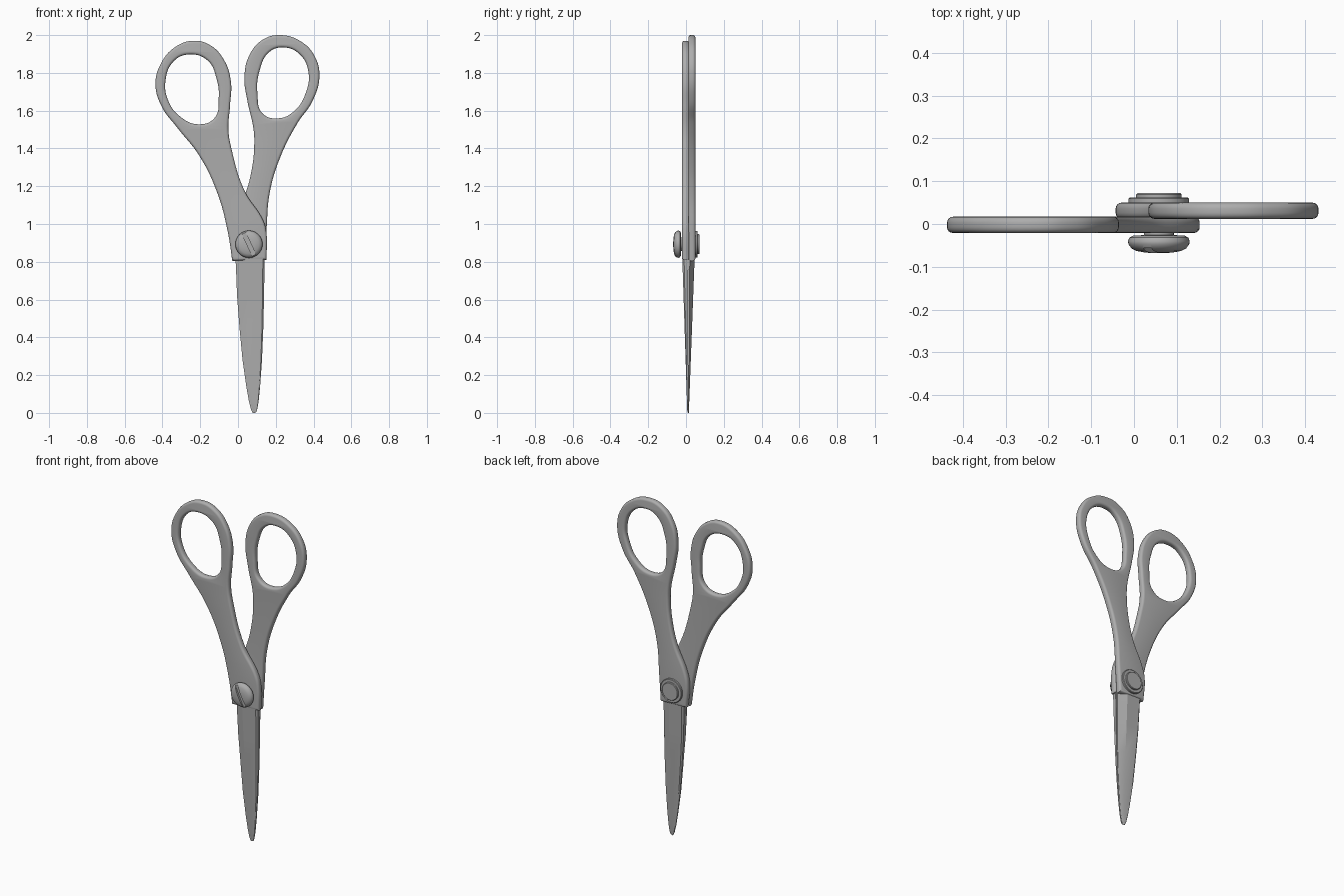
import bpy, bmesh, math
from mathutils import Matrix, Vector

cube = bpy.data.objects.get("Cube")
if cube:
    bpy.data.objects.remove(cube, do_unlink=True)

steel = bpy.data.materials.new("satin_grey")
steel.use_nodes = True
grey = (0.42, 0.42, 0.42, 1)
steel.diffuse_color = grey
steel.node_tree.nodes["Principled BSDF"].inputs["Base Color"].default_value = grey

PIVOT = Vector((0.058, 0, 0.893))


def finish(obj, angle=35):
    """Give the part its material and smooth shading with sharp edges kept."""
    obj.data.materials.clear()
    obj.data.materials.append(steel)
    bpy.ops.object.select_all(action='DESELECT')
    bpy.context.view_layer.objects.active = obj
    obj.select_set(True)
    bpy.ops.object.shade_smooth_by_angle(angle=math.radians(angle))
    return obj


def link(name, data):
    obj = bpy.data.objects.new(name, data)
    bpy.context.collection.objects.link(obj)
    return obj


def mesh_object(name, bm):
    bmesh.ops.recalc_face_normals(bm, faces=bm.faces[:])
    mesh = bpy.data.meshes.new(name)
    bm.to_mesh(mesh)
    bm.free()
    return link(name, mesh)


def handle(name, outline, hole, y_centre):
    """Flat rounded plate; the first two outline points are the square collar corners."""
    curve = bpy.data.curves.new(name + "_curve", 'CURVE')
    curve.dimensions = '2D'
    curve.fill_mode = 'BOTH'
    curve.resolution_u = 8
    rounding = 0.014
    curve.bevel_depth = rounding
    curve.bevel_resolution = 3
    curve.offset = -rounding
    curve.extrude = 0.019 - rounding
    for points, corners in ((outline, 2), (hole, 0)):
        spline = curve.splines.new('BEZIER')
        spline.bezier_points.add(len(points) - 1)
        spline.use_cyclic_u = True
        for i, (point, (x, z)) in enumerate(zip(spline.bezier_points, points)):
            point.co = (x, z, 0)
            kind = 'VECTOR' if i < corners else 'AUTO'
            point.handle_left_type = point.handle_right_type = kind
    helper = link(name + "_helper", curve)
    bpy.context.view_layer.update()
    evaluated = helper.evaluated_get(bpy.context.evaluated_depsgraph_get())
    mesh = bpy.data.meshes.new_from_object(evaluated)
    bpy.data.objects.remove(helper, do_unlink=True)
    mesh.transform(Matrix.Translation((0, y_centre, 0)) @ Matrix.Rotation(math.pi / 2, 4, 'X'))
    bm = bmesh.new()
    bm.from_mesh(mesh)
    bmesh.ops.remove_doubles(bm, verts=bm.verts[:], dist=0.0001)
    bpy.data.meshes.remove(mesh)
    return finish(mesh_object(name, bm))


def blade(name, rows, side, y_inner):
    """Loft rows of (height, cutting edge x, spine x); side is the outward y sign."""
    bm = bmesh.new()
    rings = []
    for z, edge, spine in rows:
        thick = side * (0.004 + 0.028 * z / 0.83)
        y0 = y_inner * z / 0.83 + 0.011 * (1 - z / 0.83)
        width = spine - edge
        section = ((edge, y0), (edge, y0 + thick * 0.2), (edge + width * 0.35, y0 + thick),
                   (spine - width * 0.06, y0 + thick), (spine, y0 + thick * 0.7), (spine, y0))
        rings.append([bm.verts.new((x, y, z)) for x, y in section])
    count = len(rings[0])
    for low, high in zip(rings, rings[1:]):
        for i in range(count):
            j = (i + 1) % count
            bm.faces.new((low[i], low[j], high[j], high[i]))
    bm.faces.new(rings[0])
    bm.faces.new(rings[-1])
    return finish(mesh_object(name, bm), 20)


def turned(name, profile):
    """Revolve (radius, y) points about the pivot axis."""
    bm = bmesh.new()
    verts = [bm.verts.new((r, y, 0)) for r, y in profile]
    edges = [bm.edges.new(pair) for pair in zip(verts, verts[1:])]
    bmesh.ops.spin(bm, geom=verts + edges, cent=(0, 0, 0), axis=(0, 1, 0),
                   angle=2 * math.pi, steps=48, use_duplicate=False)
    bmesh.ops.remove_doubles(bm, verts=bm.verts[:], dist=0.0001)
    bmesh.ops.translate(bm, verts=bm.verts[:], vec=PIVOT)
    return mesh_object(name, bm)


# Handles, each with a finger loop
handle("front_handle",
       [(-0.03, 0.805), (0.15, 0.81), (0.151, 0.95), (0.135, 1.015), (0.035, 1.175), (-0.035, 1.40),
        (-0.051, 1.50), (-0.042, 1.63), (-0.038, 1.757), (-0.075, 1.87), (-0.145, 1.945),
        (-0.235, 1.97), (-0.335, 1.935), (-0.408, 1.85), (-0.437, 1.74), (-0.403, 1.62),
        (-0.32, 1.508), (-0.204, 1.36), (-0.108, 1.16), (-0.055, 0.963)],
       [(-0.257, 1.898), (-0.34, 1.862), (-0.384, 1.757), (-0.368, 1.65), (-0.305, 1.568),
        (-0.214, 1.528), (-0.125, 1.56), (-0.102, 1.67), (-0.113, 1.767), (-0.16, 1.865)],
       -0.002)
handle("back_handle",
       [(0.14, 0.805), (-0.032, 0.81), (-0.042, 0.95), (-0.026, 1.02), (0.04, 1.164), (0.073, 1.29),
        (0.086, 1.42), (0.082, 1.503), (0.05, 1.65), (0.034, 1.778), (0.061, 1.895), (0.13, 1.975),
        (0.225, 2.0), (0.335, 1.965), (0.405, 1.89), (0.431, 1.783), (0.394, 1.65),
        (0.315, 1.534), (0.22, 1.344), (0.167, 1.16), (0.151, 0.97)],
       [(0.24, 1.935), (0.325, 1.9), (0.373, 1.804), (0.357, 1.69), (0.305, 1.605), (0.22, 1.56),
        (0.13, 1.585), (0.103, 1.688), (0.115, 1.815), (0.165, 1.91)],
       0.031)

# Blades
blade("front_blade",
      [(0.003, 0.086, 0.096), (0.02, 0.077, 0.102), (0.06, 0.065, 0.109), (0.14, 0.051, 0.117),
       (0.28, 0.031, 0.127), (0.45, 0.012, 0.134), (0.62, -0.003, 0.138), (0.83, -0.014, 0.141)],
      -1, 0.012)
blade("back_blade",
      [(0.0, 0.089, 0.077), (0.02, 0.098, 0.068), (0.06, 0.106, 0.058), (0.14, 0.114, 0.044),
       (0.28, 0.124, 0.024), (0.45, 0.13, 0.008), (0.62, 0.133, -0.005), (0.83, 0.136, -0.013)],
      1, 0.014)

# Domed screw with a slanted slot
screw = turned("pivot_screw",
               [(0, -0.068), (0.03, -0.067), (0.052, -0.063), (0.064, -0.057), (0.071, -0.047),
                (0.072, -0.04), (0.069, -0.032), (0.06, -0.027), (0.035, -0.026), (0.035, 0.02),
                (0, 0.02)])
bm = bmesh.new()
bmesh.ops.create_cube(bm, size=1)
slot_place = Matrix.Translation(PIVOT + Vector((0, -0.068, 0))) @ Matrix.Rotation(math.radians(-25), 4, 'Y')
bmesh.ops.transform(bm, verts=bm.verts[:], matrix=slot_place @ Matrix.Diagonal((0.021, 0.024, 0.2, 1)))
cutter = mesh_object("slot_cutter", bm)
cutter.hide_render = True
cutter.hide_viewport = True
cut = screw.modifiers.new("slot", 'BOOLEAN')
cut.operation = 'DIFFERENCE'
cut.solver = 'EXACT'
cut.object = cutter
bpy.context.view_layer.objects.active = screw
bpy.ops.object.modifier_apply(modifier=cut.name)
bpy.data.objects.remove(cutter, do_unlink=True)
finish(screw)

# Stepped rivet behind
finish(turned("rear_rivet",
              [(0, 0.03), (0.071, 0.03), (0.071, 0.059), (0.068, 0.062), (0.053, 0.062),
               (0.053, 0.069), (0.05, 0.072), (0, 0.072)]))
